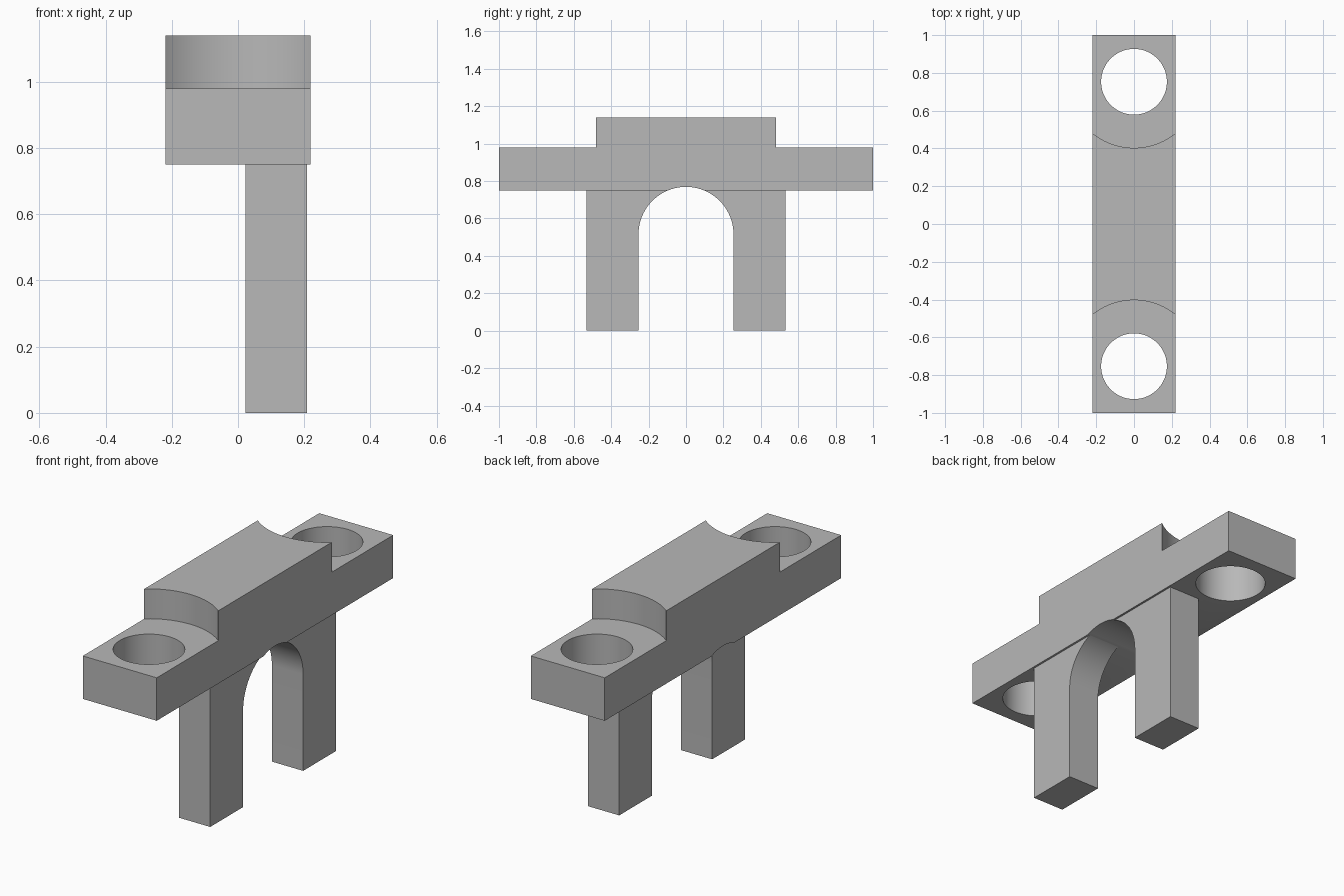
import bpy, math
from mathutils import Vector

# Remove the default object
if "Cube" in bpy.data.objects:
    bpy.data.objects.remove(bpy.data.objects["Cube"], do_unlink=True)

HALF_W = 0.219
HOLE_Y, HOLE_R, BORE_R = 0.753, 0.174, 0.35
BAR_Z, SHELF_Z, TOP_Z = 0.75, 0.98, 1.14
ARCH_R, SPRING_Z = 0.254, 0.515

grey = bpy.data.materials.new("plain grey")
grey.use_nodes = True
grey.diffuse_color = (0.48, 0.48, 0.48, 1)
grey.node_tree.nodes["Principled BSDF"].inputs["Base Color"].default_value = (0.48, 0.48, 0.48, 1)


def prism(name, outline, sweep):
    """Closed prism made by sweeping a flat counter-clockwise outline."""
    n = len(outline)
    sweep = Vector(sweep)
    base = [Vector(p) for p in outline]
    faces = [tuple(reversed(range(n))), tuple(range(n, 2 * n))]
    faces += [(i, (i + 1) % n, (i + 1) % n + n, i + n) for i in range(n)]
    mesh = bpy.data.meshes.new(name)
    mesh.from_pydata(base + [p + sweep for p in base], [], faces)
    mesh.materials.append(grey)
    obj = bpy.data.objects.new(name, mesh)
    bpy.context.collection.objects.link(obj)
    return obj


def box(name, x0, x1, y, z0, z1):
    return prism(name, [(x0, -y, z0), (x1, -y, z0), (x1, y, z0), (x0, y, z0)], (0, 0, z1 - z0))


def cylinder(name, y, r, z0, z1, sides=96):
    ring = [math.tau * i / sides for i in range(sides)]
    return prism(name, [(r * math.cos(a), y + r * math.sin(a), z0) for a in ring], (0, 0, z1 - z0))


def combine(target, other, operation):
    """Apply a boolean and discard the helper."""
    other.hide_render = True
    mod = target.modifiers.new(operation.lower(), "BOOLEAN")
    mod.operation, mod.solver, mod.object = operation, "EXACT", other
    bpy.context.view_layer.objects.active = target
    bpy.ops.object.modifier_apply(modifier=mod.name)
    bpy.data.objects.remove(other, do_unlink=True)


# Bar with its off-centre leg slab
bracket = box("arched_bracket", -HALF_W, HALF_W, 1, BAR_Z, TOP_Z)
combine(bracket, box("leg_slab", 0.023, 0.208, 0.532, 0, BAR_Z + 0.1), "UNION")

# Round recesses that lower the ends, and the bolt holes inside them
for side in (-1, 1):
    combine(bracket, cylinder("end_recess", side * HOLE_Y, BORE_R, SHELF_Z, TOP_Z + 0.2), "DIFFERENCE")
    combine(bracket, cylinder("bolt_hole", side * HOLE_Y, HOLE_R, BAR_Z - 0.2, TOP_Z + 0.2), "DIFFERENCE")

# Arch between the legs, shaving the underside of the bar
steps = 48
outline = [(-0.5, -ARCH_R, -0.2), (-0.5, ARCH_R, -0.2)]
for i in range(steps + 1):
    a = math.pi * i / steps
    outline.append((-0.5, ARCH_R * math.cos(a), SPRING_Z + ARCH_R * math.sin(a)))
combine(bracket, prism("arch_opening", outline, (1, 0, 0)), "DIFFERENCE")

# Smooth curved walls, keep edges crisp
bpy.ops.object.select_all(action="DESELECT")
bracket.select_set(True)
bpy.context.view_layer.objects.active = bracket
bpy.ops.object.shade_smooth_by_angle(angle=math.radians(30))
